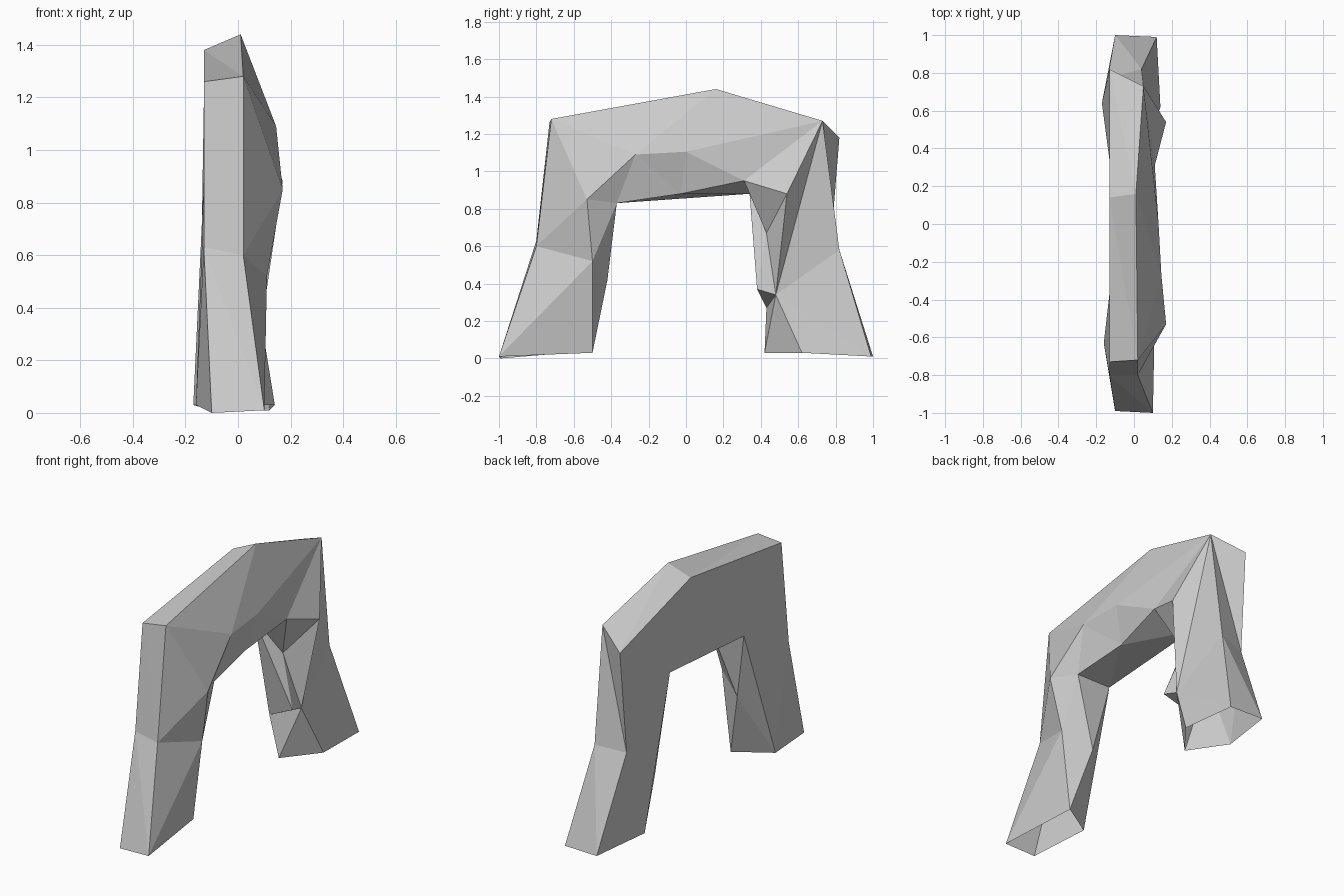
import bpy
import bmesh

if "Cube" in bpy.data.objects:
    bpy.data.objects.remove(bpy.data.objects["Cube"])

# Five long edges of the rock, each running from the front foot over to the back foot
outer_right = [(.10, -1, .01), (.02, -.80, .60), (.02, -.72, 1.28), (.01, .16, 1.44),
               (.05, .73, 1.27), (.04, .82, .58), (.12, .99, .01)]
crest = [(.05, -.50, .03), (.11, -.50, .52), (.17, -.53, .85), (.145, -.27, 1.09),
         (.13, 0, 1.105), (.11, .31, .95), (.17, .54, .88), (.09, .48, .34), (.14, .62, .03)]
underside = [(.05, -.50, .03), (-.05, -.42, .42), (.10, -.37, .83), (.07, -.03, .88),
             (-.13, .34, .88), (0, .43, .67), (.10, .38, .37), (-.09, .43, .27), (-.02, .42, .03)]
inner_left = [(-.16, -.63, .03), (-.13, -.37, .83), (-.13, .34, .88), (-.17, .64, .03)]
outer_left = [(-.10, -.99, 0), (-.13, -.80, .63), (-.13, -.73, 1.26), (-.13, .14, 1.38),
              (-.13, .82, 1.18), (-.14, .77, .56), (-.10, 1, .01)]

bm = bmesh.new()
verts = {}


def vert(co):
    if co not in verts:
        verts[co] = bm.verts.new(co)
    return verts[co]


def facet(a, b, steps):
    """Triangulate between two edges; each step moves on along edge a or b."""
    i = j = 0
    for step in steps:
        tri = [a[i], b[j]]
        if step == "a":
            i += 1
            tri.append(a[i])
        else:
            j += 1
            tri.append(b[j])
        if len(set(tri)) == 3:
            bm.faces.new([vert(co) for co in tri])


facet(outer_right, crest, "babababa" "bbb" "aab")       # right side
facet(crest, underside, "babaabaa" "bbaa" "bbba")       # inner right facets and notch
facet(underside, inner_left, "abaab" "aaaa" "ba")       # underside of the arch
facet(inner_left, outer_left, "babbabbab")              # left side
facet(outer_left, outer_right, "ab" * 6)                # outer band

mesh = bpy.data.meshes.new("rock_arch")
bm.to_mesh(mesh)
bm.free()
bpy.context.collection.objects.link(bpy.data.objects.new("rock_arch", mesh))
